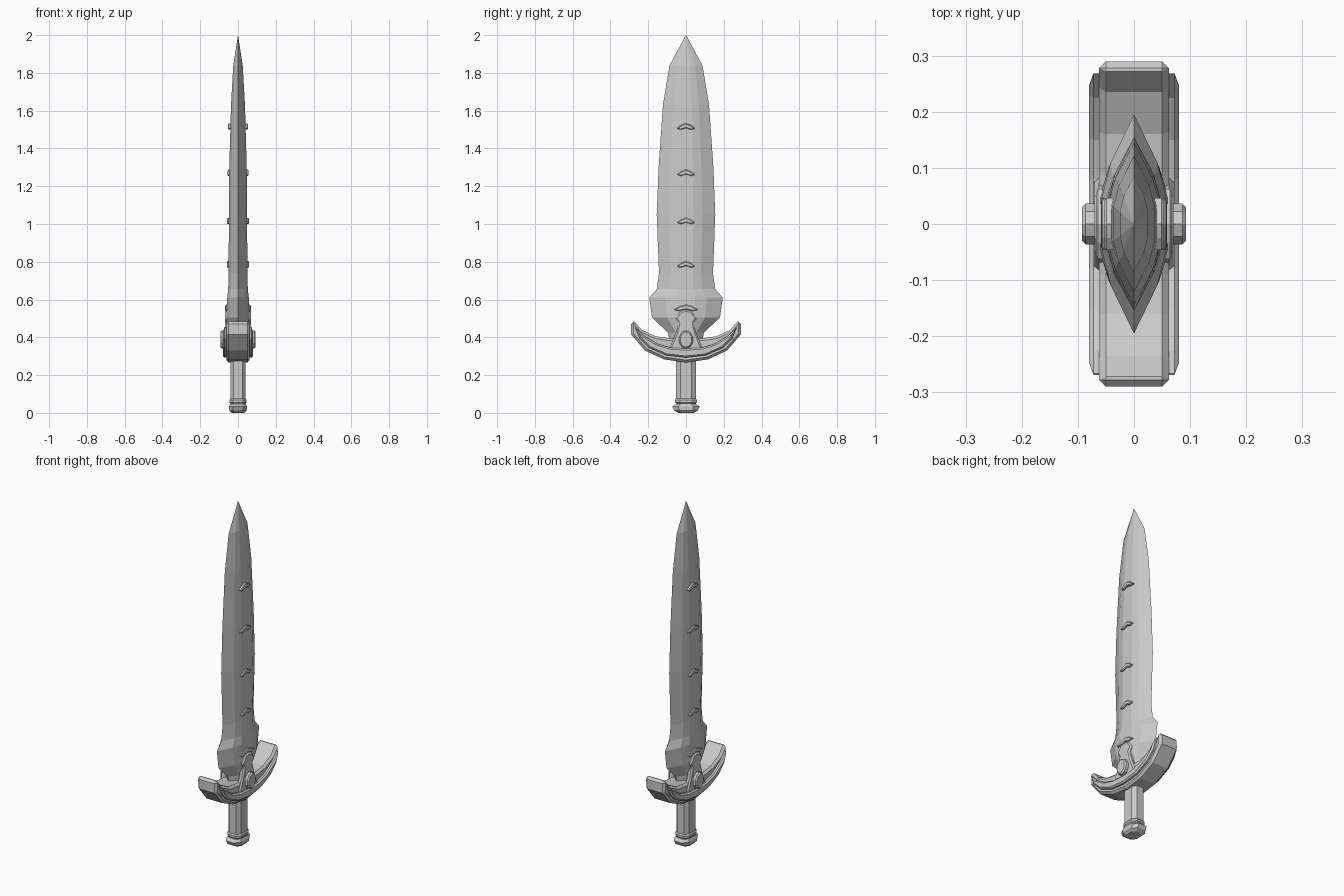
import bpy, bmesh, math

cube = bpy.data.objects.get("Cube")
if cube:
    bpy.data.objects.remove(cube)

steel = bpy.data.materials.new("grey steel")
steel.use_nodes = True
steel.diffuse_color = (0.6, 0.6, 0.6, 1)
shader = next(n for n in steel.node_tree.nodes if n.type == 'BSDF_PRINCIPLED')
shader.inputs["Base Color"].default_value = (0.6, 0.6, 0.6, 1)


def loft(name, rings):
    """Skin a list of equal-length closed rings and cap both ends."""
    bm = bmesh.new()
    loops = [[bm.verts.new(p) for p in ring] for ring in rings]
    n = len(loops[0])
    for a, b in zip(loops, loops[1:]):
        for i in range(n):
            j = (i + 1) % n
            bm.faces.new((a[i], a[j], b[j], b[i]))
    bm.faces.new(loops[0])
    bm.faces.new(loops[-1])
    bmesh.ops.remove_doubles(bm, verts=bm.verts, dist=0.0001)
    bmesh.ops.recalc_face_normals(bm, faces=bm.faces)
    mesh = bpy.data.meshes.new(name)
    bm.to_mesh(mesh)
    bm.free()
    mesh.materials.append(steel)
    obj = bpy.data.objects.new(name, mesh)
    bpy.context.collection.objects.link(obj)
    return obj


def plate(name, half, x0, x1, bevel, both_sides=True):
    """Plate in the y-z plane from its +y outline half, spanning x0 to x1."""
    outline = half + [(-y, z) for y, z in reversed(half) if y > 0]
    obj = loft(name, [[(x, y, z) for y, z in outline] for x in (x0, x1)])
    if bevel:
        mod = obj.modifiers.new("Chamfer", 'BEVEL')
        mod.width = bevel
        mod.segments = 1
        mod.limit_method = 'ANGLE'
        mod.angle_limit = math.radians(50)
    if both_sides:
        obj.modifiers.new("Mirror", 'MIRROR')
    return obj


def lens(t, w, z):
    """Sharp-edged blade section with half thickness t and half width w."""
    quarter = [(t, 0.25 * w), (0.73 * t, 0.56 * w), (0, w)]
    half = quarter + [(-x, y) for x, y in reversed(quarter[:2])]
    return [(x, y, z) for x, y in half] + [(-x, -y, z) for x, y in half]


def octagon(rx, ry, z):
    c = 0.55
    quarter = [(1, -c), (1, c), (c, 1), (-c, 1)]
    return [(s * x * rx, s * y * ry, z) for s in (1, -1) for x, y in quarter]


# Blade with flared shoulders
blade_sections = [(0.05, 0.08, 0.34), (0.055, 0.095, 0.425), (0.062, 0.18, 0.505),
                  (0.057, 0.195, 0.61), (0.052, 0.155, 0.655), (0.05, 0.143, 0.74),
                  (0.048, 0.155, 1.05), (0.046, 0.145, 1.3), (0.037, 0.122, 1.63),
                  (0.025, 0.087, 1.84), (0.0003, 0.0005, 2.0)]
loft("blade", [lens(*s) for s in blade_sections])

# Raised chevrons along both flats
for i, (z, x) in enumerate([(0.55, 0.068), (0.78, 0.059), (1.01, 0.058),
                            (1.265, 0.056), (1.51, 0.053)]):
    w = 0.066 if i == 0 else 0.05
    plate(f"chevron_{i + 1}", [(0, z + 0.023), (w * 0.5, z + 0.014), (w, z - 0.004),
                               (w * 0.55, z - 0.011), (0, z - 0.002)], x - 0.028, x, 0.004)

# Crescent guard with raised side bands
plate("guard", [(0, 0.267), (0.116, 0.283), (0.217, 0.33), (0.29, 0.415),
                (0.29, 0.483), (0.272, 0.483), (0.235, 0.44), (0.16, 0.405),
                (0.09, 0.395), (0, 0.395)], -0.062, 0.062, 0.02, False)
plate("guard_band", [(0, 0.293), (0.105, 0.305), (0.195, 0.345), (0.245, 0.395),
                     (0.272, 0.46), (0.225, 0.41), (0.15, 0.365),
                     (0.08, 0.345), (0, 0.34)], 0.05, 0.08, 0.008)

# Central shield and medallion on both sides
plate("shield", [(0, 0.545), (0.028, 0.54), (0.058, 0.5), (0.04, 0.475),
                 (0.055, 0.42), (0.085, 0.345), (0.07, 0.325), (0, 0.32)], 0.04, 0.07, 0.008)
oval = [(0.038 * math.sin(a), 0.388 + 0.048 * math.cos(a))
        for a in [math.pi * k / 5 for k in range(6)]]
oval = [(max(y, 0) if y > 0.0001 else 0, z) for y, z in oval]
medallion = plate("medallion", oval, 0.06, 0.093, 0.007)
medallion.modifiers["Chamfer"].angle_limit = math.radians(60)

# Grip, collar and pommel
loft("grip", [octagon(0.041, 0.052, z) for z in (0.04, 0.3)])
loft("collar", [octagon(0.041, 0.05, 0.05), octagon(0.046, 0.058, 0.056),
                octagon(0.046, 0.058, 0.068), octagon(0.041, 0.052, 0.075)])
loft("pommel", [octagon(0.035, 0.04, 0.0), octagon(0.046, 0.062, 0.012),
                octagon(0.047, 0.073, 0.034), octagon(0.042, 0.052, 0.046)])
